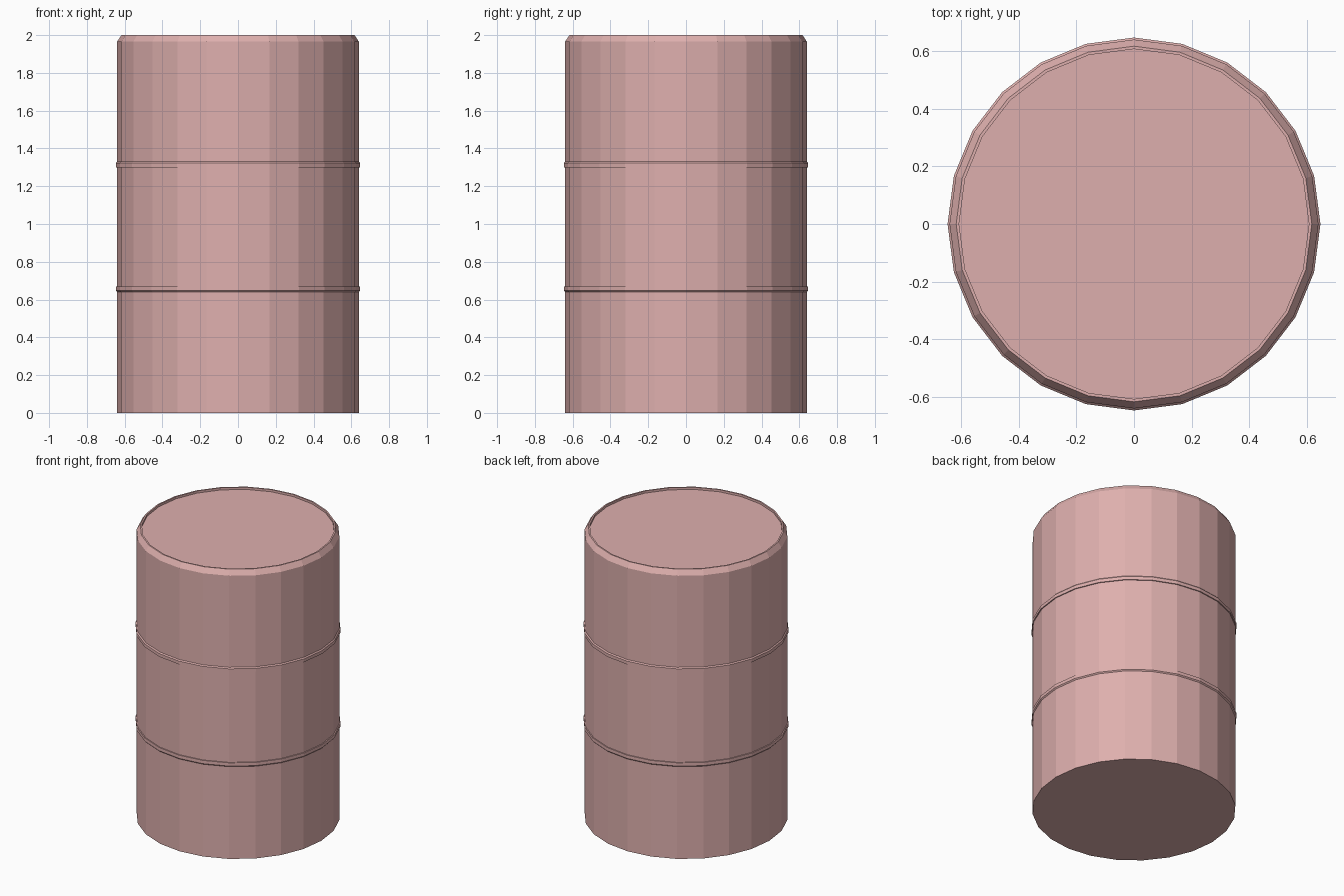
import bpy
import bmesh
from math import cos, sin, tau

SIDES = 24

cube = bpy.data.objects.get("Cube")
if cube:
    bpy.data.objects.remove(cube, do_unlink=True)

# One painted metal colour
paint = bpy.data.materials.new("dusty_pink_paint")
paint.use_nodes = True
colour = (0.73, 0.43, 0.42, 1)
paint.diffuse_color = colour
paint.node_tree.nodes["Principled BSDF"].inputs["Base Color"].default_value = colour


def lathe(name, profile, closed):
    """Spin a (radius, height) profile; open profiles get flat end caps."""
    bm = bmesh.new()
    loops = [[bm.verts.new((r * cos(tau * i / SIDES), r * sin(tau * i / SIDES), z))
              for i in range(SIDES)] for r, z in profile]
    pairs = list(zip(loops, loops[1:]))
    if closed:
        pairs.append((loops[-1], loops[0]))
    else:
        bm.faces.new(loops[0])
        bm.faces.new(loops[-1])
    for low, high in pairs:
        for i in range(SIDES):
            j = (i + 1) % SIDES
            bm.faces.new((low[i], low[j], high[j], high[i]))
    bmesh.ops.recalc_face_normals(bm, faces=bm.faces)
    mesh = bpy.data.meshes.new(name)
    bm.to_mesh(mesh)
    bm.free()
    mesh.materials.append(paint)
    obj = bpy.data.objects.new(name, mesh)
    bpy.context.collection.objects.link(obj)


# Barrel wall with bevelled rim and slightly sunken lid
lathe("barrel_body", [(0.64, 0), (0.64, 1.965), (0.617, 2),
                      (0.607, 2), (0.607, 1.985)], closed=False)

# Two raised hoops, each with its square edge towards the middle
for name, inner, outer in (("lower_hoop", 0.67, 0.64), ("upper_hoop", 1.3, 1.33)):
    soft = outer + (inner - outer) * 0.25
    lathe(name, [(0.63, inner), (0.647, inner), (0.647, soft),
                 (0.64, outer), (0.63, outer)], closed=True)
